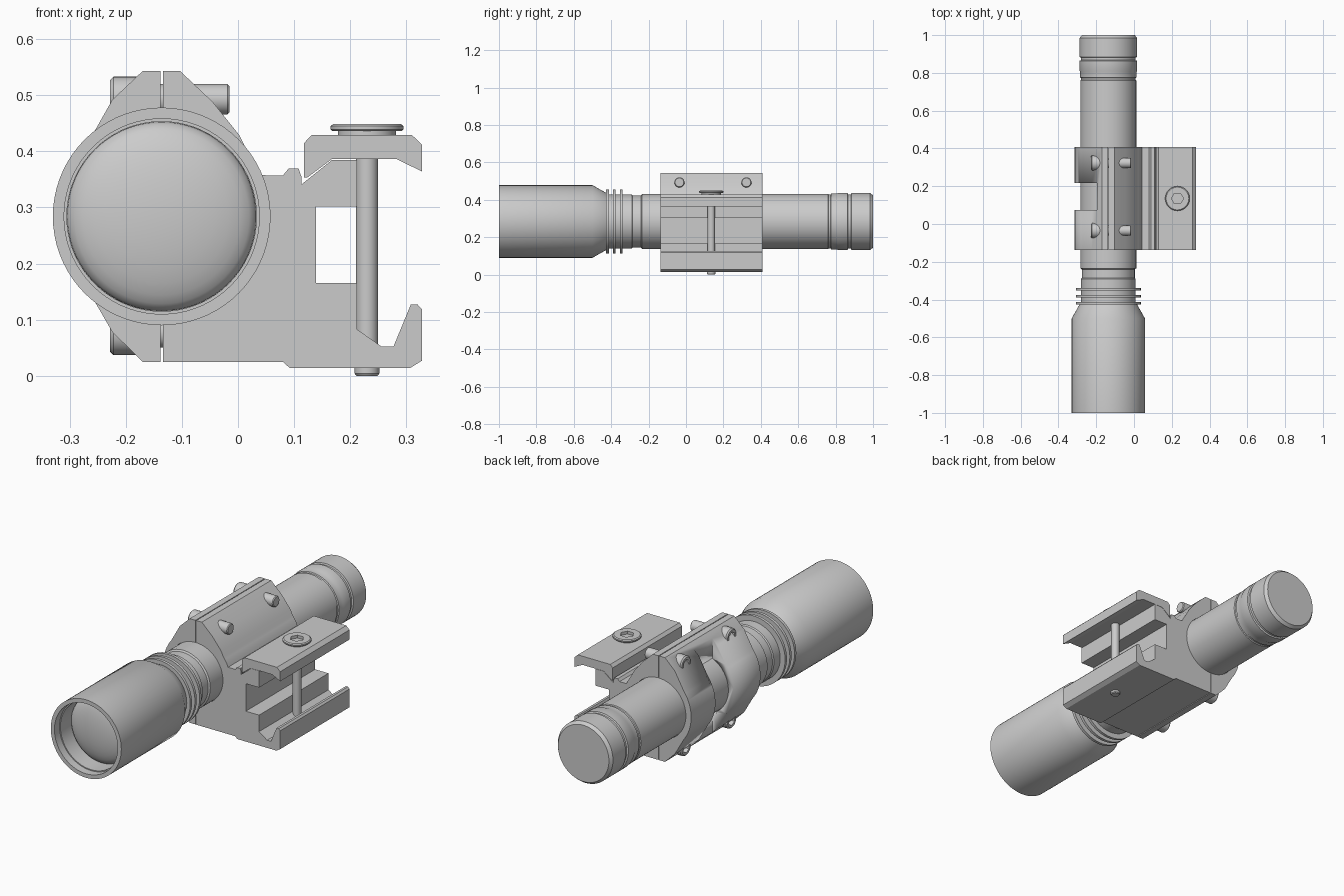
import bpy, bmesh
from math import sin, cos, pi, radians
from mathutils import Matrix, Vector

CX, CZ = -0.136, 0.284          # torch axis
Y0, Y1 = -0.137, 0.408          # mount length


def finish(name, bm, angle=30):
    bmesh.ops.remove_doubles(bm, verts=bm.verts, dist=1e-5)
    bmesh.ops.recalc_face_normals(bm, faces=bm.faces)
    me = bpy.data.meshes.new(name)
    bm.to_mesh(me)
    bm.free()
    ob = bpy.data.objects.new(name, me)
    bpy.context.collection.objects.link(ob)
    bpy.ops.object.select_all(action='DESELECT')
    ob.select_set(True)
    bpy.context.view_layer.objects.active = ob
    bpy.ops.object.shade_smooth_by_angle(angle=radians(angle))
    return ob


def prism(name, pts, y0=Y0, y1=Y1):
    """Extrude an x-z outline along y."""
    bm = bmesh.new()
    a = [bm.verts.new((x, y0, z)) for x, z in pts]
    b = [bm.verts.new((x, y1, z)) for x, z in pts]
    n = len(pts)
    bm.faces.new(a)
    bm.faces.new(b[::-1])
    for i in range(n):
        j = (i + 1) % n
        bm.faces.new((a[i], b[i], b[j], a[j]))
    return finish(name, bm, 20)


def lathe(name, profile, loc, axis, n=48):
    """Spin (height, radius[, 'hex']) steps about an axis."""
    rot = {'x': Matrix.Rotation(pi / 2, 3, 'Y'), 'y': Matrix.Rotation(-pi / 2, 3, 'X'),
           'z': Matrix.Identity(3)}[axis]
    bm = bmesh.new()
    rings = []
    for p in profile:
        ring = []
        for i in range(n):
            a = 2 * pi * i / n
            r = p[1]
            if len(p) > 2:
                r *= cos(pi / 6) / cos(a % (pi / 3) - pi / 6)
            ring.append(bm.verts.new(Vector(loc) + rot @ Vector((r * cos(a), r * sin(a), p[0]))))
        rings.append(ring)
    for A, B in zip(rings, rings[1:]):
        for i in range(n):
            j = (i + 1) % n
            bm.faces.new((A[i], A[j], B[j], B[i]))
    return finish(name, bm)


def arc(r, a0, a1, n, rx=None):
    rx = rx or r
    return [(CX + rx * cos(radians(a0 + (a1 - a0) * i / n)),
             CZ + r * sin(radians(a0 + (a1 - a0) * i / n))) for i in range(n + 1)]


# torch body: head, cooling fins, tube and tail cap in one profile
body = [(-0.86, 0), (-0.86, 0.169), (-0.96, 0.169), (-0.96, 0.174), (-1, 0.174),
        (-1, 0.194), (-0.5, 0.194), (-0.425, 0.152)]
for y in (-0.42, -0.383, -0.346):
    body += [(y - 0.007, 0.145), (y - 0.007, 0.172), (y + 0.007, 0.172), (y + 0.007, 0.145)]
body += [(-0.29, 0.145), (-0.285, 0.14), (-0.24, 0.14), (-0.235, 0.148), (0.76, 0.148),
         (0.763, 0.144), (0.773, 0.144), (0.776, 0.149), (0.805, 0.149), (0.812, 0.152),
         (0.864, 0.152), (0.867, 0.145), (0.881, 0.145), (0.884, 0.152), (0.985, 0.152),
         (1, 0.14), (1, 0)]
lathe("torch_body", body, (CX, 0, CZ), 'y', 72)

# domed lens
lens = [(-0.87 - 0.05 * cos(t * pi / 16), 0.1685 * sin(t * pi / 16)) for t in range(9)]
lathe("lens", lens + [(-0.86, 0.1685), (-0.86, 0)], (CX, 0, CZ), 'y', 72)

# left half of the clamp ring, with a side window
left = [(CX - 0.002, 0.543), (-0.17, 0.543), (-0.224, 0.492)]
left += arc(0.19, 140, 220, 16, 0.178)
left += [(-0.224, 0.078), (-0.17, 0.025), (CX - 0.002, 0.025)]
left += arc(0.149, 269.3, 90.7, 32)
ring = prism("ring_cap", left)
cutter = prism("window_cutter", [(-0.5, -0.1), (-0.197, -0.1), (-0.197, 0.7), (-0.5, 0.7)],
               0.074, 0.217)
cutter.hide_render = True
cutter.hide_set(True)
mod = ring.modifiers.new("window", 'BOOLEAN')
mod.operation, mod.object, mod.solver = 'DIFFERENCE', cutter, 'EXACT'

# right half of the ring with the rail base and lower jaw
right = [(CX + 0.002, 0.543), (-0.103, 0.543), (-0.045, 0.488), (0.003, 0.428)]
right += arc(0.192, 38, 22.5, 4)
right += [(0.08, 0.357), (0.09, 0.369), (0.108, 0.369), (0.113, 0.355), (0.113, 0.341),
          (0.168, 0.385), (0.212, 0.385), (0.212, 0.302), (0.139, 0.302), (0.139, 0.165),
          (0.212, 0.165), (0.212, 0.083), (0.256, 0.052), (0.277, 0.052), (0.308, 0.127),
          (0.32, 0.127), (0.328, 0.118), (0.328, 0.027), (0.307, 0.014), (0.092, 0.014),
          (0.08, 0.025), (CX + 0.002, 0.025)]
right += arc(0.149, -89.3, 89.3, 32)
prism("rail_base", right)

# upper rail jaw
prism("rail_jaw", [(0.118, 0.415), (0.131, 0.429), (0.31, 0.429), (0.328, 0.412),
                   (0.328, 0.364), (0.283, 0.386), (0.167, 0.386), (0.123, 0.353),
                   (0.118, 0.353)])

# rail bolt with hex socket
lathe("rail_bolt", [(0, 0), (0, 0.019), (0.004, 0.022), (0.014, 0.022), (0.014, 0.0195),
                    (0.429, 0.0195), (0.429, 0.052), (0.436, 0.052), (0.436, 0.062),
                    (0.439, 0.065), (0.445, 0.065), (0.449, 0.06), (0.449, 0.032, 'hex'),
                    (0.435, 0.032, 'hex'), (0.435, 0)], (0.23, 0.135, 0), 'z')

# four ring screws: upper pair passes through, lower pair ends in the base
for y, side in ((-0.035, "front"), (0.323, "rear")):
    for z, end, level in ((0.493, -0.015, "upper"), (0.077, -0.1, "lower")):
        lathe(f"ring_screw_{level}_{side}",
              [(-0.205, 0), (-0.205, 0.024, 'hex'), (-0.228, 0.024, 'hex'), (-0.228, 0.034),
               (-0.222, 0.04), (-0.165, 0.04), (-0.165, 0.027), (end - 0.004, 0.027),
               (end, 0.023), (end, 0)], (0, y, z), 'x', 36)
